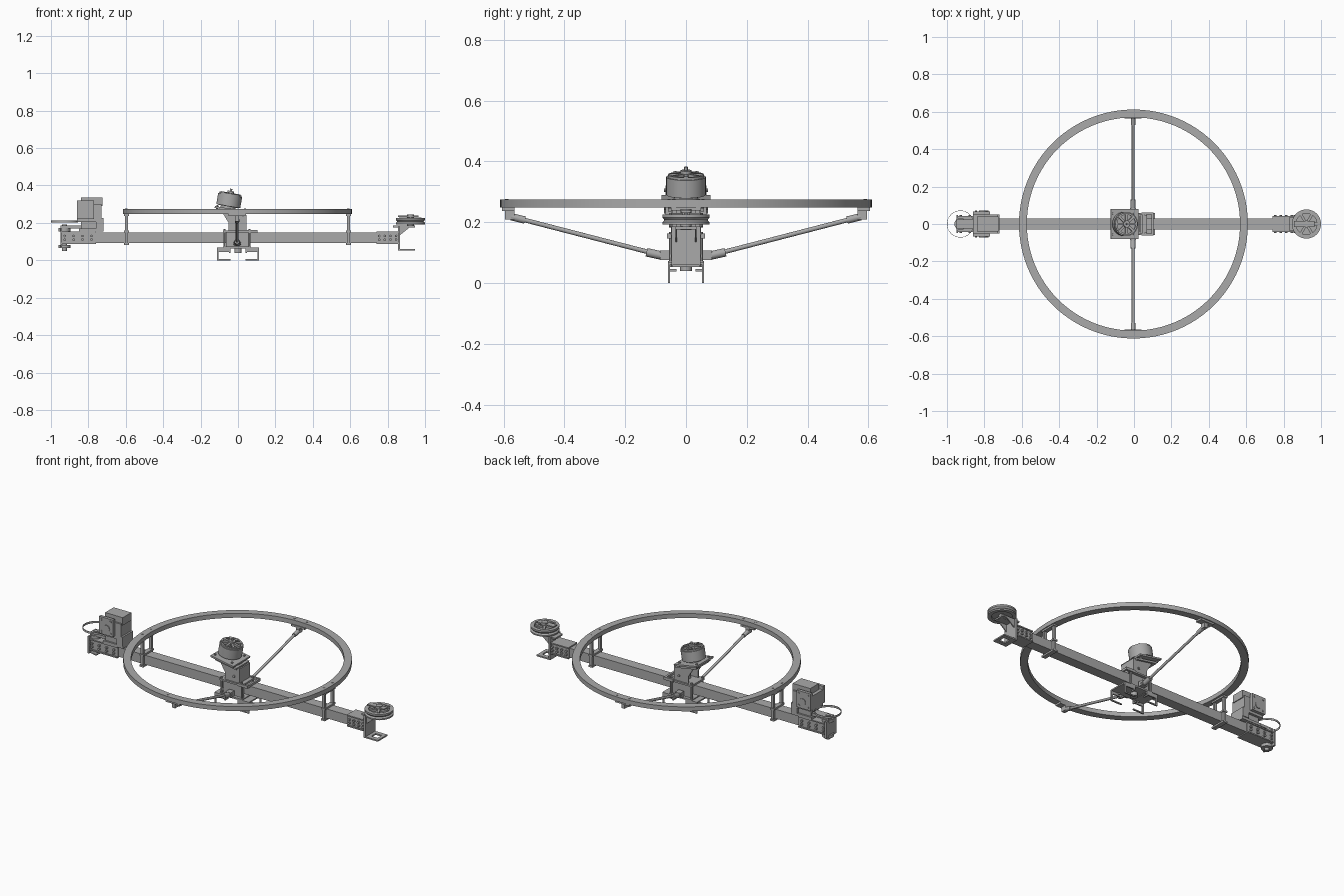
import bpy, bmesh, math
from mathutils import Vector, Matrix

cube = bpy.data.objects.get("Cube")
if cube:
    bpy.data.objects.remove(cube, do_unlink=True)

U = 0.01  # all part sizes below are in hundredths
TAU = math.tau

metal = bpy.data.materials.new("plain grey metal")
metal.use_nodes = True
GREY = (0.4, 0.4, 0.4, 1)
metal.diffuse_color = GREY
metal.node_tree.nodes["Principled BSDF"].inputs["Base Color"].default_value = GREY


def finish(name, bm, matrix=None, smooth=False):
    bmesh.ops.recalc_face_normals(bm, faces=bm.faces)
    if matrix:
        bm.transform(matrix)
    bm.transform(Matrix.Scale(U, 4))
    mesh = bpy.data.meshes.new(name)
    bm.to_mesh(mesh)
    bm.free()
    mesh.materials.append(metal)
    obj = bpy.data.objects.new(name, mesh)
    bpy.context.collection.objects.link(obj)
    if smooth:
        bpy.ops.object.select_all(action='DESELECT')
        obj.select_set(True)
        bpy.context.view_layer.objects.active = obj
        bpy.ops.object.shade_smooth_by_angle(angle=math.radians(35))
    return obj


def box(name, xs, ys, zs, matrix=None):
    bm = bmesh.new()
    bmesh.ops.create_cube(bm, size=1)
    for v in bm.verts:
        v.co = Vector([a + (b - a) * (c + 0.5) for (a, b), c in zip((xs, ys, zs), v.co)])
    return finish(name, bm, matrix)


def rod(name, start, end, radius, sides=16, matrix=None):
    start, end = Vector(start), Vector(end)
    axis = end - start
    bm = bmesh.new()
    bmesh.ops.create_cone(bm, cap_ends=True, segments=sides, radius1=radius,
                          radius2=radius, depth=axis.length)
    bm.transform(Matrix.Translation((start + end) / 2) @ axis.to_track_quat('Z', 'Y').to_matrix().to_4x4())
    return finish(name, bm, matrix, sides > 8)


def lathe(name, profile, centre, sides=48, matrix=None):
    """Spin a closed (radius, height) profile around z."""
    bm = bmesh.new()
    rings = [[bm.verts.new((r * math.cos(TAU * i / sides), r * math.sin(TAU * i / sides), z))
              for r, z in profile] for i in range(sides)]
    n = len(profile)
    for i in range(sides):
        a, b = rings[i], rings[(i + 1) % sides]
        for j in range(n):
            k = (j + 1) % n
            bm.faces.new((a[j], b[j], b[k], a[k]))
    return finish(name, bm, (matrix or Matrix()) @ Matrix.Translation(centre), True)


def band(name, inner, outer, z0, z1, centre=(0, 0, 0), sides=48, matrix=None):
    return lathe(name, [(inner, z0), (outer, z0), (outer, z1), (inner, z1)], centre, sides, matrix)


def plate(name, outline, y0, y1):
    """Extrude an (x, z) outline along y."""
    bm = bmesh.new()
    face = bm.faces.new([bm.verts.new((x, y0, z)) for x, z in outline])
    moved = bmesh.ops.extrude_face_region(bm, geom=[face])["geom"]
    bmesh.ops.translate(bm, vec=(0, y1 - y0, 0), verts=[v for v in moved if isinstance(v, bmesh.types.BMVert)])
    return finish(name, bm)


def span(side, a, b):
    return tuple(sorted((side * a, side * b)))


# Main beam and the large hoop
box("main_beam", (-94, 86), (-3, 3), (9.3, 14.8))
band("hoop", 57, 61.2, 24.8, 27.4, (-0.3, 0, 0), 96)

# Posts that carry the hoop, clamped around the beam
for x in (-59.7, 59):
    for zs in ((14.8, 15.8), (8.3, 9.3), (23.8, 24.8)):
        box("post_cross_plate", (x - 1.3, x + 1.3), (-5, 5), zs)
    for side in (-1, 1):
        box("hoop_post", (x - 0.8, x + 0.8), span(side, 3.2, 4.6), (8.5, 24.8))
        rod("post_bolt", (x, side * 4, 27.2), (x, side * 4, 27.6), 0.6, 8)

# Diagonal side struts with end fittings
for side in (-1, 1):
    def at(y, z):
        return (-0.5, side * y, z)
    rod("side_strut", at(9, 9.3), at(57, 21.7), 0.75)
    rod("strut_inner_sleeve", at(8, 9), at(13, 10.1), 1.4)
    rod("strut_outer_sleeve", at(53, 20.7), at(57.5, 21.8), 1.2)
    box("strut_inner_lug", (-2.2, 1.2), span(side, 5, 8.5), (7.6, 10.6))
    box("strut_outer_lug", (-1.6, 0.6), span(side, 56.5, 59.5), (20.8, 24))
    box("strut_hoop_pad", (-5, 4), span(side, 56.5, 60.5), (23.7, 24.8))
    rod("strut_pin", (-2.5, side * 7, 9), (1.5, side * 7, 9), 0.7, 8)
    for x in (-4.3, 3.7):
        rod("pad_bolt", (x, side * 59, 27.2), (x, side * 59, 27.6), 0.6, 8)

# Centre clamp around the beam
for zs in ((14.8, 15.8), (6.3, 7.3)):
    box("centre_clamp_plate", (-8, 7), (-6, 6), zs)
for side in (-1, 1):
    box("centre_clamp_side", (-6.5, 6), span(side, 3.2, 4.2), (7, 15))
    for x in (-7.2, 6.2):
        rod("clamp_bolt", (x, side * 5, 5.3), (x, side * 5, 16.8), 0.6, 8)
rod("centre_lower_knob", (0, 0, 4), (0, 0, 6.5), 2)

# Landing feet, open frames under the clamp
for end in (-1, 1):
    box("foot_top_bar", span(end, 4, 11.3), (-6, 6), (6, 6.8))
    for side in (-1, 1):
        box("foot_arm", span(end, 4, 11.3), span(side, 5.2, 6), (4.4, 6.2))
        box("foot_leg", span(end, 10.3, 11.3), span(side, 5.2, 6), (0, 6))
        box("foot_toe", span(end, 4, 11), span(side, 5.2, 6), (0, 0.7))
        box("foot_inner_leg", span(end, 4, 4.8), span(side, 3.2, 6), (3.8, 4.6))

# Tilted pylon below the motor
for side in (-1, 1):
    plate("pylon_side", [(-9, 26.5), (4.5, 24.3), (4.5, 15.5), (-5, 15.5), (-5, 20)],
          side * 4.2, side * 5)
    box("pylon_rail", (4, 10.5), span(side, 5, 6.2), (14.6, 16.2))
    rod("pylon_bolt", (1, side * 4.8, 19), (1, side * 5.6, 19), 0.7, 8)
box("pylon_back", (3.6, 4.5), (-4.5, 4.5), (15.5, 24.2))
box("rail_end", (9.3, 10.5), (-6, 6), (14.6, 16))
box("pylon_core", (-2, 2), (-2, 2), (15, 25))

# Motor with slotted cap, leaning toward the rails
lean = Matrix.Translation((-5.6, 0, 26.8)) @ Matrix.Rotation(math.radians(10), 4, 'Y')
box("motor_plate", (-7, 8), (-8, 8), (0, 1), lean)
box("motor_lower_plate", (-5, 9), (-6, 6), (-1.8, -0.6), lean)
rod("motor_base", (0, 0, 1), (0, 0, 2.4), 4, 24, lean)
band("motor_can", 5.6, 6.5, 2.2, 8.2, sides=40, matrix=lean)
rod("motor_core", (0, 0, 2), (0, 0, 7.4), 5.7, 32, lean)
band("motor_cap_rim", 5, 6, 8.2, 9, sides=40, matrix=lean)
rod("motor_hub", (0, 0, 7), (0, 0, 10.4), 1.8, 24, lean)
rod("motor_shaft", (0, 0, 10), (0, 0, 11.6), 0.6, 12, lean)
for i in range(8):
    turn = lean @ Matrix.Rotation(TAU * i / 8, 4, 'Z')
    box("motor_cap_spoke", (1, 5.5), (-0.6, 0.6), (8, 9.4), turn)
for i in range(4):
    turn = lean @ Matrix.Rotation(TAU * (i + 0.5) / 4, 4, 'Z')
    rod("motor_plate_bolt", (8, 0, -1), (8, 0, 1.7), 0.6, 8, turn)

# Bolted clamps at both beam ends
for name, x0, x1 in (("left", 74, 86), ("right", -95, -76)):
    for zs in ((14.8, 15.5), (8.7, 9.4)):
        box(name + "_end_clamp", (x0, x1), (-4.2, 4.2), zs)
    for side in (-1, 1):
        box(name + "_clamp_flange", (x0, x1), span(side, 3, 3.6), (9, 15.2))
        for i in range(4):
            x = x0 + (x1 - x0) * (i + 0.5) / 4
            rod(name + "_clamp_bolt", (x, side * 3.4, 13), (x, side * 4.7, 13), 0.7, 8)
            rod(name + "_clamp_bolt", (x, side * 3.4, 11), (x, side * 4.7, 11), 0.7, 8)

# Left end bracket with a grooved pulley wheel
box("wheel_bracket_back", (85.5, 86.5), (-4.8, 4.8), (5.3, 18.5))
box("wheel_bracket_top", (83, 94.5), (-3.5, 3.5), (17.6, 18.5))
for side in (-1, 1):
    box("lower_tongue_side", (86, 94.5), span(side, 2, 4.5), (5.2, 6))
    plate("wheel_bracket_gusset", [(86, 17.8), (92, 17.8), (86, 13)], side * 3.5, side * 2.9)
box("lower_tongue_tip", (92.5, 94.5), (-3, 3), (5.2, 6))
box("lower_tongue_root", (86, 88.5), (-3, 3), (5.2, 6))
hub = (92.2, 0, 0)
lathe("pulley_rim", [(5.6, 19.2), (7.8, 19.2), (7.8, 20), (7, 20.7), (7.8, 21.6),
                     (7.8, 22.6), (5.6, 22.6)], hub, 48)
rod("pulley_web", (92.2, 0, 20), (92.2, 0, 21.6), 5.8, 32)
rod("pulley_hub", (92.2, 0, 17.5), (92.2, 0, 24.4), 1.8, 24)
for i in range(6):
    spoke = Matrix.Translation(hub) @ Matrix.Rotation(TAU * i / 6, 4, 'Z')
    box("pulley_spoke", (1, 6), (-0.7, 0.7), (21.2, 23), spoke)
box("pulley_cap_plate", (85.5, 96.5), (-1.6, 1.6), (23.2, 23.9))

# Right end drive unit with its upright pivot
box("drive_base", (-85, -72), (-4.5, 4.5), (15.5, 17))
box("drive_neck", (-84, -76), (-3.5, 3.5), (16.5, 21))
box("drive_body", (-86, -73), (-5, 5), (20.5, 30))
box("drive_head", (-84, -72.5), (-4, 4), (29, 33.6))
box("drive_front_lip", (-76, -72), (-5, 5), (17, 22.5))
for side in (-1, 1):
    box("drive_side_cover", (-86, -77), span(side, 5, 6.8), (22, 32))
    rod("drive_side_boss", (-81, side * 6.5, 26), (-81, side * 7.2, 26), 2, 20)
    for z in (23.5, 30.5):
        for x in (-84.5, -78.5):
            rod("cover_bolt", (x, side * 6.5, z), (x, side * 7.2, z), 0.6, 8)
rod("pivot_post", (-92.8, 0, 5), (-92.8, 0, 19), 1.3, 20)
for z in (6.5, 15.5):
    rod("pivot_collar", (-92.8, 0, z), (-92.8, 0, z + 1.8), 3.2, 24)
box("pivot_arm", (-95, -84), (-2.5, 2.5), (17, 18.6))
box("pivot_end_plate", (-95, -94), (-4.8, 4.8), (7, 17))
band("guard_loop", 7, 7.2, 20.2, 21.4, (-92.8, 0, 0), 64)
